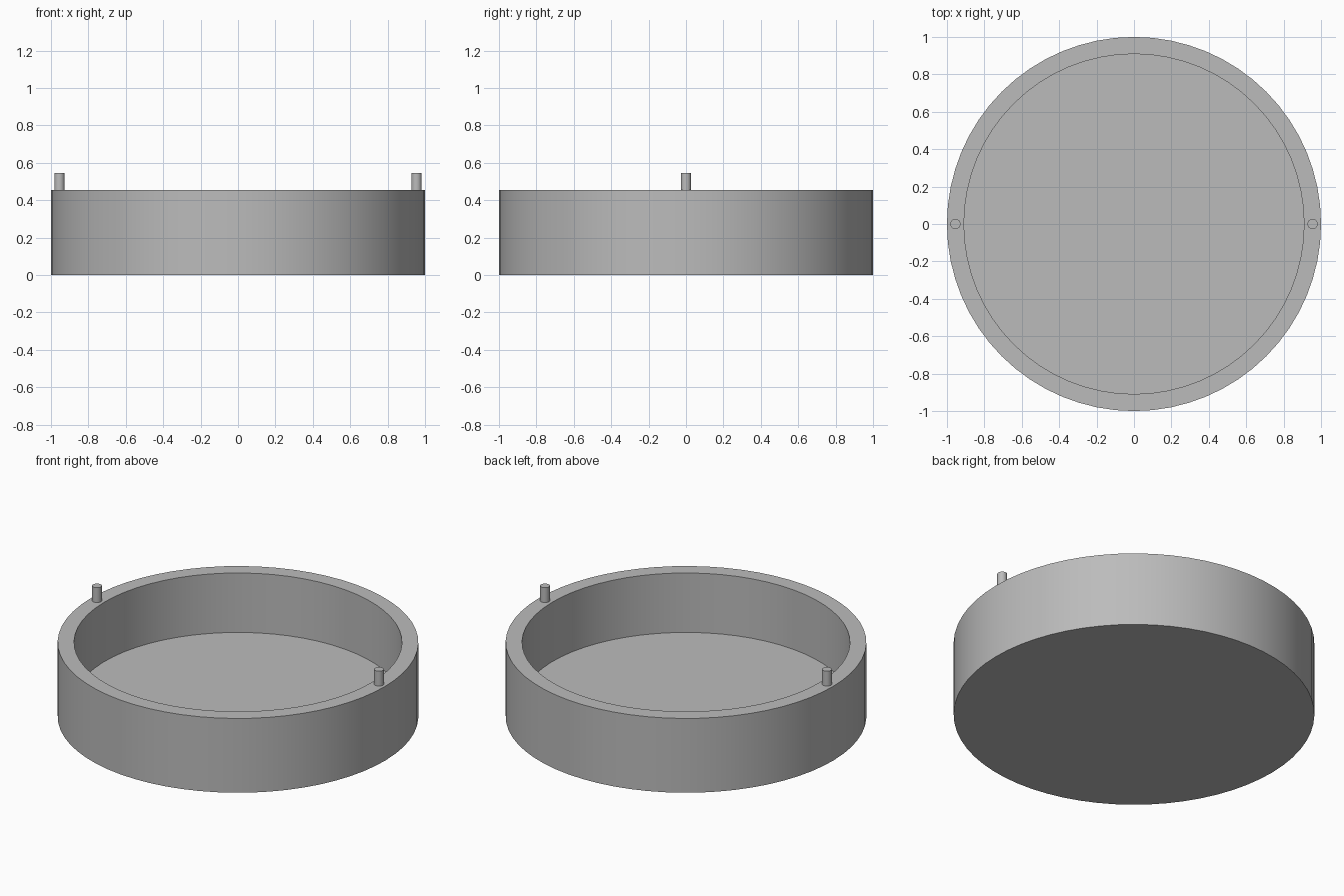
import bpy
import bmesh
import math

cube = bpy.data.objects.get("Cube")
if cube:
    bpy.data.objects.remove(cube, do_unlink=True)

UNIT = 1 / 55
RADIUS, HEIGHT = 1.0, 25 * UNIT
WALL = 5 * UNIT

grey = bpy.data.materials.new("plain_grey")
grey.use_nodes = True
colour = (0.5, 0.5, 0.5, 1)
grey.diffuse_color = colour
grey.node_tree.nodes["Principled BSDF"].inputs["Base Color"].default_value = colour


def lathe(name, profile, segments, x=0):
    """Revolve a profile of (radius, height) points, capping both ends."""
    bm = bmesh.new()
    rings = [[bm.verts.new((r * math.cos(math.tau * i / segments),
                            r * math.sin(math.tau * i / segments), z))
              for i in range(segments)] for r, z in profile]
    for low, high in zip(rings, rings[1:]):
        for i in range(segments):
            j = (i + 1) % segments
            bm.faces.new((low[i], low[j], high[j], high[i]))
    bm.faces.new(rings[0][::-1])
    bm.faces.new(rings[-1])
    mesh = bpy.data.meshes.new(name)
    bm.to_mesh(mesh)
    bm.free()
    mesh.materials.append(grey)
    obj = bpy.data.objects.new(name, mesh)
    bpy.context.collection.objects.link(obj)
    obj.location.x = x
    bpy.ops.object.select_all(action="DESELECT")
    obj.select_set(True)
    bpy.context.view_layer.objects.active = obj
    bpy.ops.object.shade_smooth_by_angle(angle=math.radians(30))
    return obj


# Round tray: outer wall, flat rim, inner wall and floor
inner = RADIUS - WALL
lathe("round_tray", [(RADIUS, 0), (RADIUS, HEIGHT), (inner, HEIGHT), (inner, WALL)], 64)

# Locating pins standing on the middle of the rim
for side, name in ((1, "left_pin"), (-1, "right_pin")):
    lathe(name, [(1.5 * UNIT, HEIGHT), (1.5 * UNIT, HEIGHT + WALL)], 24,
          side * (RADIUS - WALL / 2))
